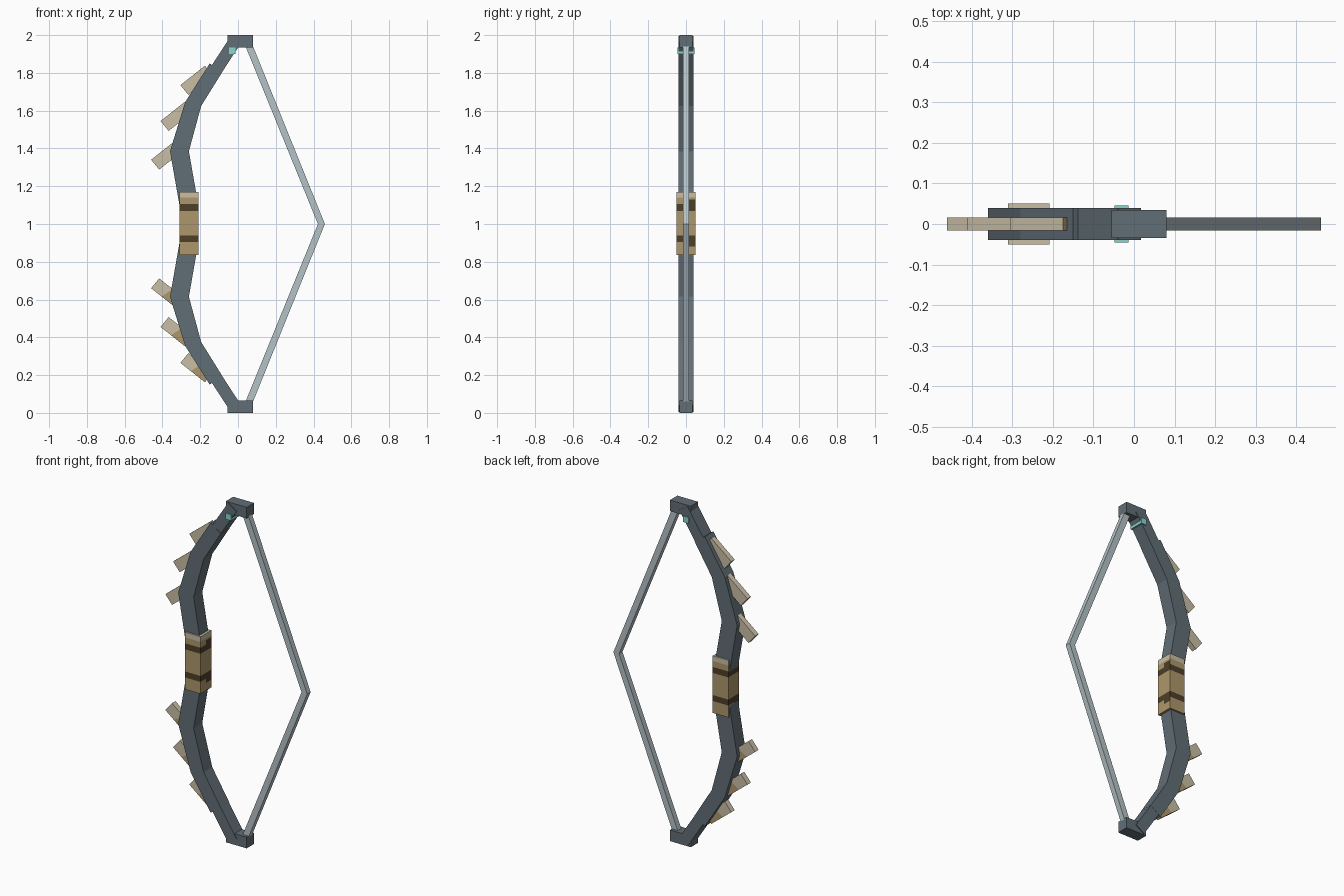
import bpy, bmesh
from mathutils import Vector

cube = bpy.data.objects.get("Cube")
if cube:
    bpy.data.objects.remove(cube, do_unlink=True)


def material(name, color):
    m = bpy.data.materials.new(name)
    m.use_nodes = True
    m.diffuse_color = (*color, 1)
    m.node_tree.nodes["Principled BSDF"].inputs["Base Color"].default_value = (*color, 1)
    return m


slate = material("slate grey", (0.12, 0.155, 0.18))
silver = material("string silver", (0.46, 0.54, 0.57))
cream = material("feather cream", (0.59, 0.52, 0.38))
tan = material("leather tan", (0.42, 0.31, 0.145))
brown = material("dark brown", (0.075, 0.05, 0.022))
teal = material("teal", (0.25, 0.68, 0.62))


def prism(name, outline, half, mats, cuts=(), rule=None):
    """Extrude an (x, z) outline to +-half in y, slice it, colour faces by rule."""
    bm = bmesh.new()
    front = bm.faces.new([bm.verts.new((x, -half, z)) for x, z in outline])
    ext = bmesh.ops.extrude_face_region(bm, geom=[front], use_keep_orig=True)
    moved = [v for v in ext["geom"] if isinstance(v, bmesh.types.BMVert)]
    bmesh.ops.translate(bm, verts=moved, vec=(0, 2 * half, 0))
    for co, no in cuts:
        bmesh.ops.bisect_plane(bm, geom=bm.verts[:] + bm.edges[:] + bm.faces[:],
                               plane_co=co, plane_no=no)
    bmesh.ops.recalc_face_normals(bm, faces=bm.faces[:])
    if rule:
        for f in bm.faces:
            f.material_index = rule(f.calc_center_median(), f.normal)
    mesh = bpy.data.meshes.new(name)
    bm.to_mesh(mesh)
    bm.free()
    for m in mats:
        mesh.materials.append(m)
    obj = bpy.data.objects.new(name, mesh)
    bpy.context.collection.objects.link(obj)
    return obj


def rect(x0, x1, z0, z1):
    return [(x0, z0), (x1, z0), (x1, z1), (x0, z1)]


limb = [(-0.31, 1.1), (-0.36, 1.385), (-0.28, 1.645), (-0.15, 1.85),
        (-0.083, 1.805), (-0.195, 1.625), (-0.26, 1.385), (-0.21, 1.1)]
limb_end = [(-0.165, 1.8), (-0.038, 1.995), (0.017, 1.96), (-0.1, 1.78)]
string = [(0.04, 1.94), (0.08, 1.94), (0.46, 1.0), (0.423, 1.0)]
feather_tips = [(-0.305, 1.735), (-0.41, 1.545), (-0.46, 1.34)]
along, across = Vector((0.13, 0.103)), Vector((0.043, -0.052))

# Both halves of the bow, the lower one mirrored about the grip
for side in ("upper", "lower"):
    def place(points):
        return [(x, z if side == "upper" else 2 - z) for x, z in points]

    prism(side + "_limb", place(limb), 0.04, [slate])
    prism(side + "_limb_end", place(limb_end), 0.039, [slate])
    prism(side + "_tip_block", place(rect(-0.055, 0.08, 1.935, 2.0)), 0.034, [slate])
    prism(side + "_string", place(string), 0.016, [silver])

    # Feather fins; the lower ones have tan roots
    for i, tip in enumerate(feather_tips):
        a = Vector(tip)
        pts = place([a, a + along, a + along + across, a + across])
        mid = (Vector(pts[0]) * 0.45 + Vector(pts[1]) * 0.55 + Vector(pts[3]) - Vector(pts[0]))
        split = (Vector((mid.x, 0, mid.y)), Vector((0.55, 0, -0.83)))
        if side == "upper":
            prism(f"{side}_feather_{i + 1}", pts, 0.016, [cream, tan], (),
                  lambda c, n: int(n.x > 0.7))
        else:
            prism(f"{side}_feather_{i + 1}", pts, 0.016, [cream, tan], [split],
                  lambda c, n, s=split: int((c - s[0]).dot(s[1]) > 0))

# Leather grip with dark wraps that step down across the two side faces
levels = (0.88, 0.905, 0.94, 1.07, 1.105, 1.13, 1.14)
cuts = [((0, 0, z), (0, 0, 1)) for z in levels] + [((0, 0, 0), (0, 1, 0))]


def grip_color(c, n):
    stepped = abs(n.x) > 0.5 and n.x * c.y > 0
    low = 0.88 if stepped else 0.905
    high = 1.13 if stepped else 1.105
    if low < c.z < 0.94 or 1.07 < c.z < high:
        return 1
    return 2 if c.z > 1.14 else 0


prism("grip", rect(-0.31, -0.208, 0.835, 1.17), 0.05, [tan, brown, cream], cuts, grip_color)

# Small gem pin through the upper limb
prism("gem_pin", rect(-0.048, -0.013, 1.9, 1.935), 0.045, [teal])
